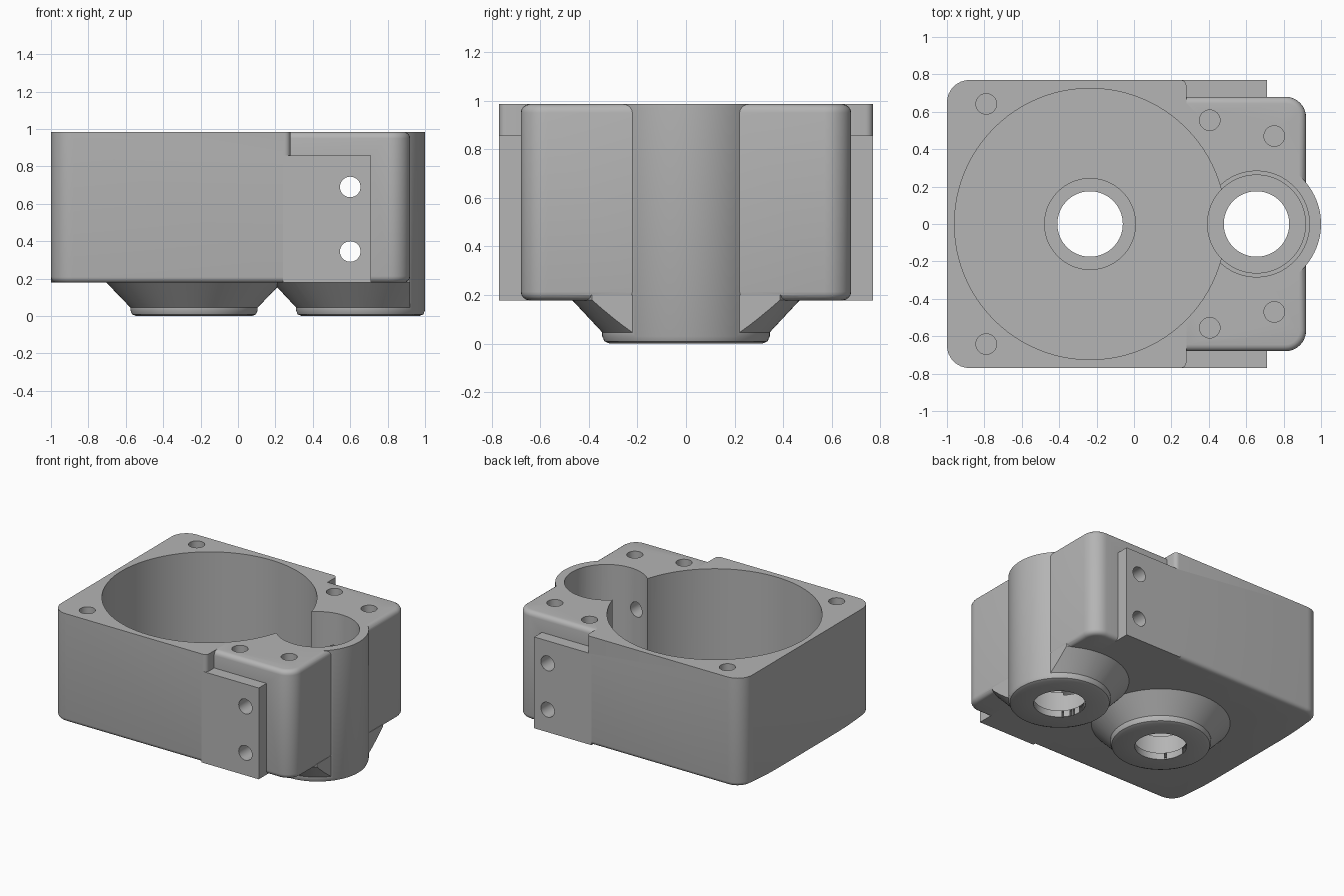
import bpy, bmesh, math
from mathutils import Matrix, Vector

cube = bpy.data.objects.get("Cube")
if cube:
    bpy.data.objects.remove(cube, do_unlink=True)

metal = bpy.data.materials.new("grey metal")
metal.use_nodes = True
grey = (0.46, 0.46, 0.46, 1)
metal.diffuse_color = grey
metal.node_tree.nodes["Principled BSDF"].inputs["Base Color"].default_value = grey

BOTTOM, TOP = 0.178, 0.985
BIG_X, SMALL_X = -0.235, 0.655


def finish(bm, name):
    bmesh.ops.recalc_face_normals(bm, faces=bm.faces)
    mesh = bpy.data.meshes.new(name)
    bm.to_mesh(mesh)
    bm.free()
    mesh.materials.append(metal)
    ob = bpy.data.objects.new(name, mesh)
    bpy.context.scene.collection.objects.link(ob)
    return ob


def block(name, lo, hi, bevels=()):
    """Box with a series of (radius, segments, edge rule) bevels."""
    bm = bmesh.new()
    bmesh.ops.create_cube(bm, size=1)
    lo, hi = Vector(lo), Vector(hi)
    for v in bm.verts:
        v.co = Vector((lo[i] if v.co[i] < 0 else hi[i]) for i in range(3))
    for radius, segments, rule in bevels:
        edges = [e for e in bm.edges if rule(e.verts[0].co, e.verts[1].co)]
        bmesh.ops.bevel(bm, geom=edges, offset=radius, segments=segments,
                        profile=0.5, affect='EDGES')
    return finish(bm, name)


def lathe(name, profile, matrix, steps=96, clip_x=None):
    """Solid turned around z from (radius, z) points."""
    bm = bmesh.new()
    verts = [bm.verts.new((r, 0, z)) for r, z in profile]
    edges = [bm.edges.new(pair) for pair in zip(verts, verts[1:])]
    bmesh.ops.spin(bm, geom=verts + edges, cent=(0, 0, 0), axis=(0, 0, 1),
                   angle=math.tau, steps=steps)
    bmesh.ops.remove_doubles(bm, verts=bm.verts, dist=1e-5)
    bm.transform(matrix)
    if clip_x is not None:
        bmesh.ops.bisect_plane(bm, geom=bm.verts[:] + bm.edges[:] + bm.faces[:],
                               plane_co=(clip_x, 0, 0), plane_no=(1, 0, 0), clear_outer=True)
        bmesh.ops.holes_fill(bm, edges=[e for e in bm.edges if e.is_boundary])
    return finish(bm, name)


def rod(name, radius, z0, z1, matrix):
    return lathe(name, [(0, z0), (radius, z0), (radius, z1), (0, z1)], matrix, 32)


def combine(target, tool, operation):
    mod = target.modifiers.new(tool.name, 'BOOLEAN')
    mod.operation, mod.object, mod.solver = operation, tool, 'EXACT'
    bpy.context.view_layer.objects.active = target
    bpy.ops.object.modifier_apply(modifier=mod.name)
    bpy.data.objects.remove(tool, do_unlink=True)


def at(x, y=0, z=0):
    return Matrix.Translation((x, y, z))


def upright(a, b):
    return abs(a.z - b.z) > 0.5


def level(a, b, z):
    return abs(a.z - z) < 1e-4 and abs(b.z - z) < 1e-4


# Main block: large rounded corners on one end, soft lower side edges
housing = block("housing", (-1, -0.77, BOTTOM), (0.28, 0.77, TOP), [
    (0.12, 8, lambda a, b: upright(a, b) and a.x < 0),
    (0.03, 4, lambda a, b: upright(a, b) and a.x > 0.27),
    (0.03, 4, lambda a, b: level(a, b, BOTTOM)
     and min(abs(a.y), abs(b.y)) > 0.6 and abs(a.x - b.x) > 1e-4 and a.y * b.y > 0)])

# Narrower end block, rounded on all outer edges
end_block = block("end_block", (0.1, -0.68, BOTTOM), (0.92, 0.68, TOP), [
    (0.11, 8, lambda a, b: upright(a, b) and a.x > 0.5),
    (0.035, 4, lambda a, b: (level(a, b, BOTTOM) or level(a, b, TOP))
     and max(a.x, b.x) > 0.5)])

# Side mounting plates
plates = block("side_plates", (0.24, -0.77, BOTTOM), (0.71, 0.77, 0.857))

# Shaft boss and conical hubs beneath
boss = lathe("boss", [(0, 0), (0.315, 0), (0.336, 0.009), (0.345, 0.03),
                      (0.345, TOP), (0, TOP)], at(SMALL_X))
boss_flare = lathe("boss_flare", [(0, 0.03), (0.33, 0.03), (0.47, 0.18), (0.47, 0.2), (0, 0.2)],
                   at(SMALL_X), clip_x=0.92)
hub = lathe("hub", [(0, 0), (0.31, 0), (0.331, 0.009), (0.34, 0.03), (0.34, 0.045),
                    (0.47, 0.18), (0.47, 0.2), (0, 0.2)], at(BIG_X))
for part in (end_block, plates, boss, boss_flare, hub):
    combine(housing, part, 'UNION')

# Stepped bores
cutters = [
    lathe("big_bore", [(0, -0.1), (0.175, -0.1), (0.175, 0.05), (0.243, 0.05), (0.243, 0.22),
                       (0.725, 0.22), (0.725, 1.1), (0, 1.1)], at(BIG_X)),
    lathe("small_bore", [(0, -0.1), (0.175, -0.1), (0.175, 0.05), (0.262, 0.05), (0.262, 0.24),
                         (0.283, 0.24), (0.283, 1.1), (0, 1.1)], at(SMALL_X))]

# Screw holes in the rim
for x, y in ((-0.79, 0.642), (0.405, 0.555), (0.75, 0.47)):
    for side in (-1, 1):
        cutters.append(rod("screw_hole", 0.055, 0.6, 1.1, at(x, side * y)))

# Cross holes through the side plates
for z in (0.345, 0.69):
    cutters.append(rod("cross_hole", 0.055, -1, 1,
                       at(0.6, 0, z) @ Matrix.Rotation(math.pi / 2, 4, 'X')))
for cutter in cutters:
    combine(housing, cutter, 'DIFFERENCE')

bpy.ops.object.select_all(action='DESELECT')
housing.select_set(True)
bpy.context.view_layer.objects.active = housing
bpy.ops.object.shade_smooth_by_angle(angle=math.radians(30))
